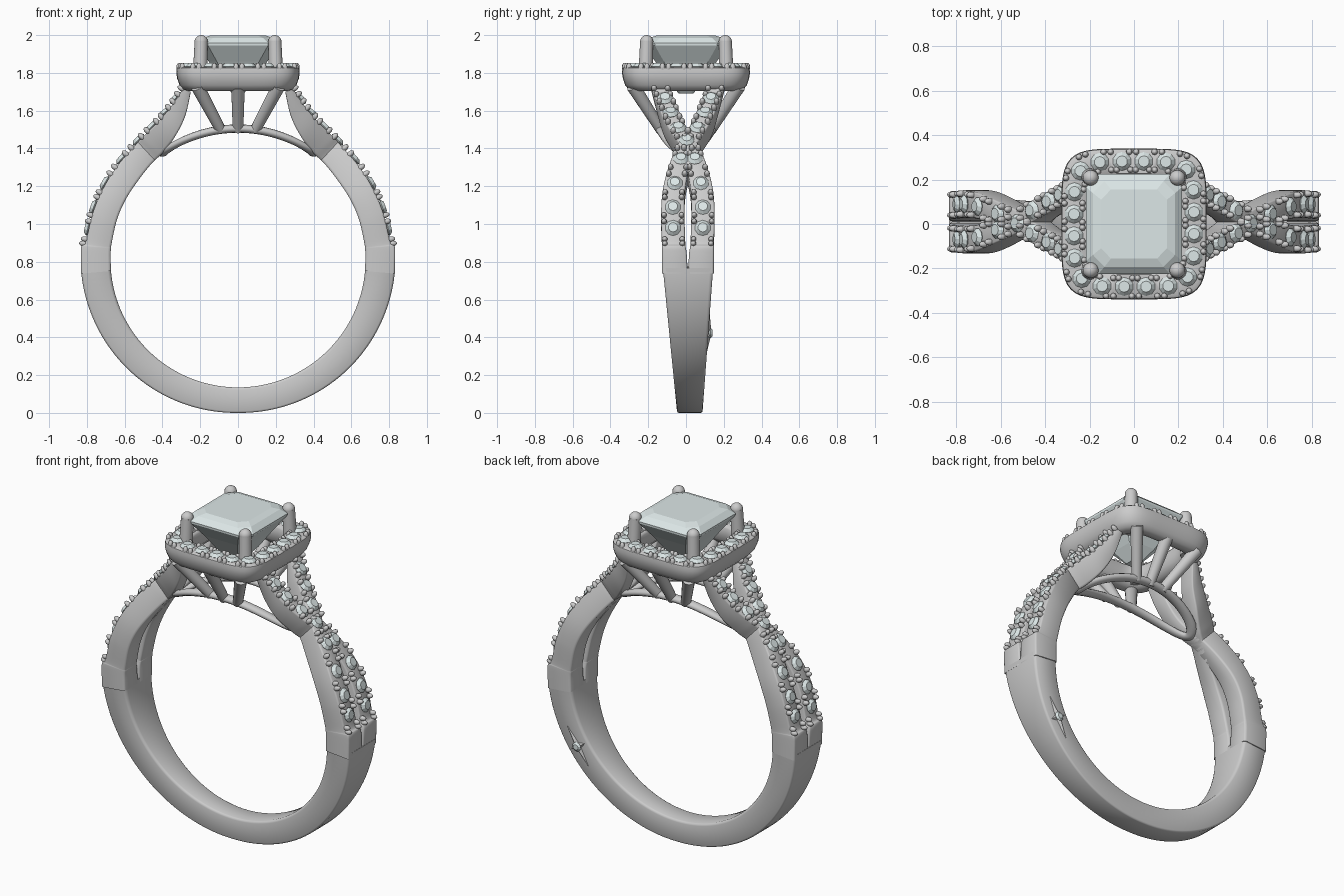
import bpy, bmesh
from math import sin, cos, pi, radians, sqrt
from mathutils import Vector, Matrix

if "Cube" in bpy.data.objects:
    bpy.data.objects.remove(bpy.data.objects["Cube"])

gem_mat = bpy.data.materials.new("pale_gem")
gem_mat.diffuse_color = (0.72, 0.80, 0.80, 1)
gem_mat.use_nodes = True
gem_mat.node_tree.nodes["Principled BSDF"].inputs["Base Color"].default_value = gem_mat.diffuse_color
CZ = 0.81      # height of the finger hole centre
YO = 0.01      # slight sideways offset of the band


def finish(name, bm, mat=None, angle=50):
    bmesh.ops.recalc_face_normals(bm, faces=bm.faces)
    me = bpy.data.meshes.new(name)
    bm.to_mesh(me)
    bm.free()
    ob = bpy.data.objects.new(name, me)
    bpy.context.collection.objects.link(ob)
    if mat:
        me.materials.append(mat)
    if angle:
        bpy.ops.object.select_all(action='DESELECT')
        ob.select_set(True)
        bpy.context.view_layer.objects.active = ob
        bpy.ops.object.shade_smooth_by_angle(angle=radians(angle))
    return ob


def loft(bm, rings, closed=False):
    vs = [[bm.verts.new(p) for p in r] for r in rings]
    n = len(vs[0])
    for i in range(len(vs) if closed else len(vs) - 1):
        a, b = vs[i], vs[(i + 1) % len(vs)]
        for j in range(n):
            bm.faces.new((a[j], a[(j + 1) % n], b[(j + 1) % n], b[j]))
    if not closed:
        bm.faces.new(vs[0])
        bm.faces.new(vs[-1])


def aim(pos, nrm):
    return Matrix.Translation(pos) @ Vector(nrm).to_track_quat('Z', 'Y').to_matrix().to_4x4()


def stone(bm, pos, nrm, r):
    m = aim(pos, nrm)
    for r1, r2, z, d in ((r, r * .6, r * .2, r * .4), (r * .3, r, -r * .35, r * .7)):
        bmesh.ops.create_cone(bm, cap_ends=True, segments=10, radius1=r1, radius2=r2,
                              depth=d, matrix=m @ Matrix.Translation((0, 0, z)))


def bead(bm, pos, nrm, r, stretch=1.6):
    bmesh.ops.create_uvsphere(bm, u_segments=10, v_segments=6, radius=r,
                              matrix=aim(pos, nrm) @ Matrix.Diagonal((1, 1, stretch, 1)))


def rod(bm, a, b, r1, r2):
    a, b = Vector(a), Vector(b)
    bmesh.ops.create_cone(bm, cap_ends=True, segments=20, radius1=r1, radius2=r2,
                          depth=(b - a).length, matrix=aim((a + b) / 2, b - a))


SECTION = ((0, .84), (.03, .95), (.1, 1), (.93, 1), (.98, .95), (1, .86),
           (1, -.86), (.98, -.95), (.93, -1), (.1, -1), (.03, -.95), (0, -.84))


def section(xi, zi, xo, zo, y, hw, sx=1, sy=1):
    return [(sx * (xi + (xo - xi) * a), YO + sy * (y + b * hw), zi + (zo - zi) * a) for a, b in SECTION]


# lower shank, tapering towards the bottom
def band_hw(z):
    return .068 + .069 * z / CZ


bm = bmesh.new()
rings = []
for i in range(73):
    t = radians(-184 + 188 * i / 72 - 2)
    t = radians(-177 + 174 * i / 72)
    ro = CZ + .024 * min(1, 1 + sin(t)) ** .6
    z = CZ + ro * sin(t)
    rings.append(section(.675 * cos(t), CZ + .675 * sin(t), ro * cos(t), z, .01 * (1 - z / CZ), band_hw(z)))
loft(bm, rings)
finish("lower_shank", bm)

# stations of one crossing strand: inner x,z, outer x,z, y, half width
polar = [(-5, .675, .833, .069, .068), (2, .675, .833, .072, .066), (5, .675, .832, .075, .063),
         (7, .675, .812, .076, .062), (18, .675, .808, .080, .062), (28, .675, .808, .073, .059),
         (38, .675, .810, .047, .055), (48, .685, .815, .010, .050)]
ST = [(ri * cos(radians(t)), CZ + ri * sin(radians(t)), ro * cos(radians(t)), CZ + ro * sin(radians(t)), y, h)
      for t, ri, ro, y, h in polar]
ST += [(.40, 1.375, .50, 1.465, -.025, .05), (.335, 1.46, .41, 1.555, -.077, .05),
       (.28, 1.57, .345, 1.635, -.11, .05), (.25, 1.70, .29, 1.72, -.145, .048)]


def strand_at(u):
    i = min(int(u), len(ST) - 2)
    f = u - i
    p = [ST[max(0, min(len(ST) - 1, i + k))] for k in (-1, 0, 1, 2)]
    return [.5 * (2 * b + (c - a) * f + (2 * a - 5 * b + 4 * c - d) * f * f + (3 * b - a - 3 * c + d) * f ** 3)
            for a, b, c, d in zip(*p)]


FINE = [strand_at((len(ST) - 1) * k / 110) for k in range(111)]


def at_height(z):
    return min(FINE, key=lambda s: abs(s[3] - z))


# twisted shoulders with pave stones and beads
bm_metal, bm_stone, bm_bead = bmesh.new(), bmesh.new(), bmesh.new()
for sx in (1, -1):
    for sy in (1, -1):
        loft(bm_metal, [section(*s, sx, sy) for s in FINE])

        def place(z, across, lift):
            xi, zi, xo, zo, y, hw = at_height(z)
            n = Vector((sx * (xo - xi), 0, zo - zi)).normalized()
            return Vector((sx * xo, YO + sy * (y + across * hw), zo)) + n * lift, n

        for z in (.97, 1.09, 1.22, 1.34, 1.44, 1.51, 1.59, 1.665):
            if z == 1.44 and sy < 0:
                continue
            stone(bm_stone, *place(z, 0, .006), .042)
        for z in (.91, 1.03, 1.155, 1.28, 1.385, 1.475, 1.55, 1.628, 1.70):
            for side in (-.75, .75):
                for dz in (-.014, .014):
                    bead(bm_bead, *place(z + dz, side, .006), .015)
finish("twisted_shoulders", bm_metal)
finish("shoulder_stones", bm_stone, gem_mat, 0)
finish("shoulder_beads", bm_bead)


# cushion halo swept around a rounded square
def cushion(t, h, z):
    c, s = cos(t), sin(t)
    k = (abs(c) ** 5 + abs(s) ** 5) ** -.2
    return Vector((k * c * h, k * s * (h + .012), z))


PROFILE = ((.205, 1.82), (.215, 1.832), (.312, 1.832), (.324, 1.825), (.327, 1.80), (.322, 1.77),
           (.310, 1.735), (.292, 1.712), (.268, 1.703), (.235, 1.71), (.21, 1.74))
bm = bmesh.new()
loft(bm, [[cushion(2 * pi * i / 96, h, z) for h, z in PROFILE] for i in range(96)], True)
finish("halo", bm)

# halo stones and beads, evenly spaced along the cushion outline
dense = [cushion(pi / 4 + 2 * pi * i / 1200, .27, 1.84) for i in range(1201)]
dist = [0]
for a, b in zip(dense, dense[1:]):
    dist.append(dist[-1] + (b - a).length)


def halo_angle(f):
    d = (f % 1) * dist[-1]
    return pi / 4 + 2 * pi * min(range(1201), key=lambda i: abs(dist[i] - d)) / 1200


bm_stone, bm_bead = bmesh.new(), bmesh.new()
for i in range(20):
    stone(bm_stone, cushion(halo_angle(i / 20), .27, 1.835), (0, 0, 1), .042)
    for h in (.232, .313):
        for df in (-.007, .007):
            bead(bm_bead, cushion(halo_angle((i + .5) / 20 + df), h, 1.83), (0, 0, 1), .0145)
finish("halo_stones", bm_stone, gem_mat, 0)
finish("halo_beads", bm_bead)

# open basket: saddle ring on the finger hole, with leaning struts
bm = bmesh.new()
rings = []
for i in range(80):
    t = 2 * pi * i / 80
    x, y = .40 * cos(t), .135 * sin(t)
    c = Vector((x, y, CZ + sqrt(.695 ** 2 - x * x)))
    out = Vector((.135 * cos(t), .40 * sin(t), 0)).normalized()
    rings.append([c + out * .03 * cos(a) + Vector((0, 0, .022 * sin(a)))
                  for a in (2 * pi * k / 12 for k in range(12))])
loft(bm, rings, True)
finish("basket_base_ring", bm)
bm = bmesh.new()
for sy in (1, -1):
    for x0, x1 in ((0, 0), (.09, .215), (-.09, -.215)):
        rod(bm, (x0, sy * .13, 1.495), (x1, sy * .28, 1.73), .028, .036)
finish("basket_struts", bm)

# four claw prongs
bm = bmesh.new()
for sx in (1, -1):
    for sy in (1, -1):
        x, y = sx * .195, sy * .208
        rod(bm, (x * 1.04, y * 1.04, 1.72), (x, y, 1.968), .040, .035)
        bmesh.ops.create_uvsphere(bm, u_segments=20, v_segments=12, radius=.0352,
                                  matrix=Matrix.Translation((x, y, 1.965)))
finish("prongs", bm)

# centre stone with cropped corners
bm = bmesh.new()
rings = []
for h, z, cut in ((.03, 1.69, .3), (.09, 1.76, .3), (.155, 1.86, .28), (.215, 1.945, .26), (.216, 1.957, .26),
                  (.185, 1.985, .28), (.148, 1.998, .3)):
    k = 1 - cut
    rings.append([(x * h, y * (h + .008), z) for x, y in
                  ((1, -k), (1, k), (k, 1), (-k, 1), (-1, k), (-1, -k), (-k, -1), (k, -1))])
loft(bm, rings)
finish("centre_stone", bm, gem_mat, 0)

# small star-set stone on the side of the shank
t = radians(-31)
radial, tangent = Vector((cos(t), 0, sin(t))), Vector((-sin(t), 0, cos(t)))


def on_side(a, b, lift):
    p = Vector((0, 0, CZ)) + radial * (.752 + a) + tangent * b
    p.y = YO + .01 * (1 - p.z / CZ) + band_hw(p.z) + lift
    return p


bm = bmesh.new()
top = bm.verts.new(on_side(0, 0, .016))
rim = []
for k in range(8):
    a = k * pi / 4
    ra, rb = (.055, .13) if k % 2 == 0 else (.022, .022)
    rim.append(bm.verts.new(on_side(ra * cos(a), rb * sin(a), -.002)))
for k in range(8):
    bm.faces.new((top, rim[k], rim[(k + 1) % 8]))
bm.faces.new(rim)
finish("side_star", bm, None, 0)
bm = bmesh.new()
stone(bm, on_side(0, 0, .01), (0, 1, 0), .028)
finish("side_star_stone", bm, gem_mat, 0)
